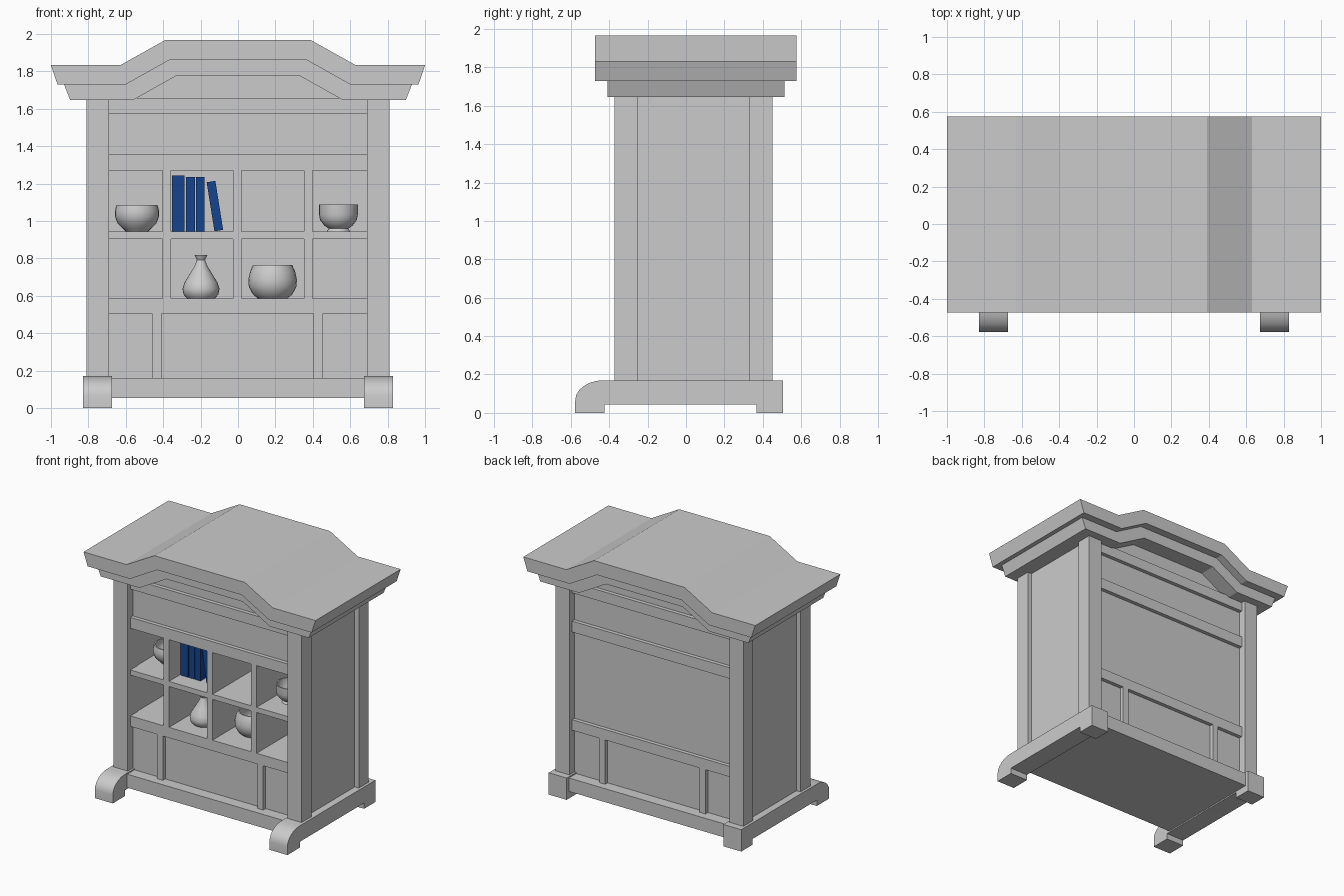
import bpy, bmesh, math
from mathutils import Matrix

if "Cube" in bpy.data.objects:
    bpy.data.objects.remove(bpy.data.objects["Cube"])


def finish(name, bm, mat=None, smooth=False):
    bmesh.ops.recalc_face_normals(bm, faces=bm.faces)
    me = bpy.data.meshes.new(name)
    bm.to_mesh(me)
    bm.free()
    ob = bpy.data.objects.new(name, me)
    bpy.context.collection.objects.link(ob)
    if mat:
        me.materials.append(mat)
    if smooth:
        bpy.ops.object.select_all(action='DESELECT')
        ob.select_set(True)
        bpy.context.view_layer.objects.active = ob
        bpy.ops.object.shade_smooth_by_angle(angle=math.radians(35))
    return ob


def box(name, x, y, z, mat=None):
    bm = bmesh.new()
    bmesh.ops.create_cube(bm, size=1)
    for v in bm.verts:
        for i, (a, b) in enumerate((x, y, z)):
            v.co[i] = a if v.co[i] < 0 else b
    return finish(name, bm, mat)


def prism(name, pts, axis, a, b, smooth=False):
    """Extrude a profile along x (pts are y,z) or y (pts are x,z)."""
    bm = bmesh.new()
    place = (lambda p, t: (t, p[0], p[1])) if axis == 'x' else (lambda p, t: (p[0], t, p[1]))
    f = bm.faces.new([bm.verts.new(place(p, a)) for p in pts])
    ext = bmesh.ops.extrude_face_region(bm, geom=[f])
    for v in ext['geom']:
        if isinstance(v, bmesh.types.BMVert):
            v.co['xyz'.index(axis)] = b
    return finish(name, bm, smooth=smooth)


def lathe(name, pts, loc, n=24):
    """Revolve an r,z profile around a vertical axis."""
    bm = bmesh.new()
    vs = [bm.verts.new((r, 0, z)) for r, z in pts]
    es = [bm.edges.new(p) for p in zip(vs, vs[1:])]
    bmesh.ops.spin(bm, geom=vs + es, cent=(0, 0, 0), axis=(0, 0, 1),
                   angle=math.tau, steps=n, use_duplicate=False)
    bmesh.ops.remove_doubles(bm, verts=bm.verts, dist=0.0005)
    ob = finish(name, bm, smooth=True)
    ob.location = loc
    return ob


def mirrored(half):
    """Mirror a right-hand x,z chain to the left."""
    return [(-x, z) for x, z in half] + list(reversed(half))


# Arched crown: two stepped mouldings
top = [(1, 1.833), (0.63, 1.833), (0.39, 1.967)]
mid = [(0.965, 1.73), (0.60, 1.73), (0.365, 1.862)]
mid_low = [(0.93, 1.73), (0.60, 1.73), (0.365, 1.862)]
low = [(0.897, 1.646), (0.562, 1.646), (0.33, 1.776)]
for name, up, dn, y0, y1 in (("crown_upper", top, mid, -0.473, 0.575),
                             ("crown_lower", mid_low, low, -0.41, 0.513)):
    prism(name, mirrored(up) + list(reversed(mirrored(dn))), 'y', y0, y1)

# Panel filling the arch
prism("arch_infill", [(-0.63, 1.6), (0.63, 1.6), (0.58, 1.67), (0.34, 1.81), (-0.34, 1.81), (-0.58, 1.67)],
      'y', -0.31, 0.387)

# Scrolled sled feet, corner posts and side panels
arc = [(-0.43 - 0.147 * math.sin(t), 0.065 + 0.105 * math.cos(t))
       for t in [i * math.pi / 12 for i in range(7)]]
foot = arc + [(-0.577, 0), (-0.425, 0), (-0.425, 0.045), (0.367, 0.045),
              (0.367, 0), (0.505, 0), (0.505, 0.17)]
for s, side in ((-1, "left"), (1, "right")):
    def span(a, b):
        return tuple(sorted((s * a, s * b)))
    prism(side + "_foot", foot, 'x', *span(0.675, 0.83), smooth=True)
    box(side + "_front_post", span(0.69, 0.81), (-0.373, -0.253), (0.165, 1.65))
    box(side + "_back_post", span(0.69, 0.81), (0.33, 0.45), (0.165, 1.65))
    box(side + "_side_panel", span(0.695, 0.775), (-0.27, 0.35), (0.16, 1.65))

# Base and full-depth horizontal boards whose edges show as rails
box("base", (-0.69, 0.69), (-0.40, 0.477), (0.055, 0.16))
F, B = -0.34, 0.417
for name, z in (("niche_floor", (0.505, 0.587)), ("niche_ceiling", (1.27, 1.355)),
                ("top_board", (1.575, 1.657))):
    box(name, (-0.70, 0.70), (F, B), z)

# Recessed panels
for name, y, z in (("lower_front_panel", (-0.31, -0.28), (0.155, 0.51)),
                   ("upper_front_panel", (-0.31, -0.28), (1.35, 1.58)),
                   ("back_panel", (0.357, 0.387), (0.155, 1.65))):
    box(name, (-0.70, 0.70), y, z)

# Stiles on lower panels, front and back
for x in (-0.435, 0.43):
    box("front_stile", (x - 0.025, x + 0.025), (F, -0.30), (0.158, 0.507))
    box("back_stile", (x - 0.025, x + 0.025), (0.38, B), (0.158, 0.507))

# Shelf and dividers
box("shelf", (-0.70, 0.70), (F, 0.36), (0.905, 0.945))
for x in (-0.38, -0.005, 0.375):
    for z in ((0.585, 0.906), (0.944, 1.272)):
        box("divider", (x - 0.023, x + 0.023), (F, 0.36), z)

# Books, the last one leaning
blue = bpy.data.materials.new("book_blue")
blue.diffuse_color = (0.008, 0.06, 0.27, 1)
blue.use_nodes = True
blue.node_tree.nodes["Principled BSDF"].inputs["Base Color"].default_value = blue.diffuse_color
for x0, x1, z in ((-0.352, -0.285, 1.243), (-0.278, -0.23, 1.235), (-0.225, -0.178, 1.235)):
    box("book", (x0, x1), (-0.207, 0.0), (0.945, z), blue)
lean = box("leaning_book", (0, 0.047), (-0.207, 0.0), (0, 0.265), blue)
lean.data.transform(Matrix.Translation((-0.126, 0, 0.9455)) @ Matrix.Rotation(-math.radians(9), 4, 'Y'))

# Pottery
lathe("left_bowl", [(0, 0), (0.06, 0), (0.075, 0.015), (0.105, 0.045), (0.118, 0.08), (0.118, 0.11),
                    (0.11, 0.14), (0.10, 0.14), (0.106, 0.11), (0.105, 0.08), (0.08, 0.04), (0, 0.02)],
      (-0.54, -0.07, 0.945))
lathe("right_bowl", [(0, 0), (0.062, 0), (0.052, 0.015), (0.075, 0.03), (0.098, 0.06), (0.104, 0.09),
                     (0.104, 0.142), (0.095, 0.142), (0.094, 0.09), (0.07, 0.045), (0, 0.03)],
      (0.537, -0.12, 0.945))
lathe("round_pot", [(0, 0), (0.08, 0), (0.105, 0.02), (0.127, 0.06), (0.13, 0.10), (0.12, 0.145),
                    (0.105, 0.177), (0.095, 0.177), (0.11, 0.14), (0.12, 0.10), (0.115, 0.06),
                    (0.09, 0.025), (0, 0.015)], (0.185, -0.08, 0.587))
lathe("vase", [(0, 0), (0.075, 0), (0.093, 0.02), (0.099, 0.05), (0.088, 0.085), (0.06, 0.13),
               (0.033, 0.175), (0.022, 0.205), (0.034, 0.23), (0.028, 0.23), (0.016, 0.205), (0, 0.17)],
      (-0.198, -0.14, 0.587))
